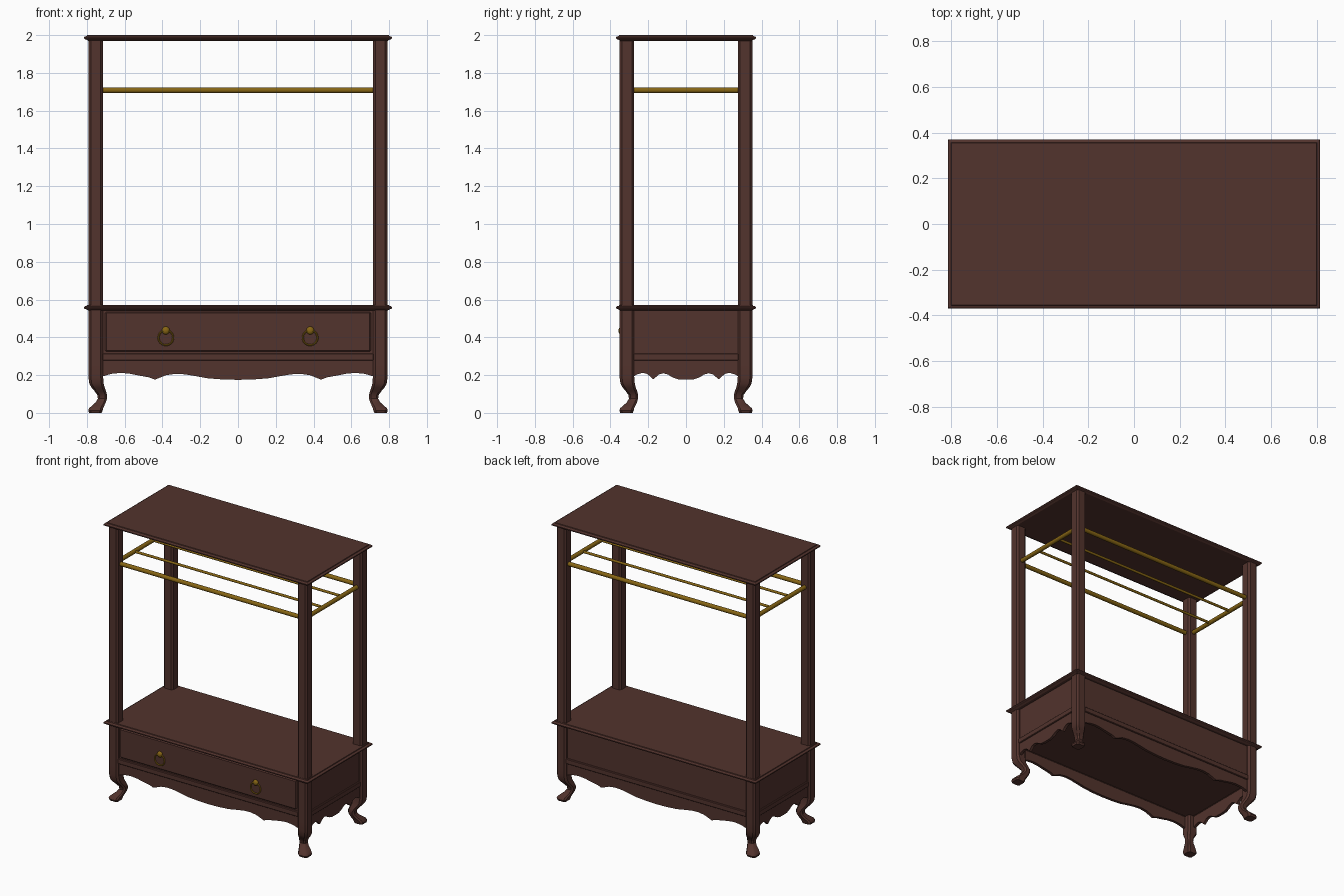
import bpy, bmesh, math
from mathutils import Vector, Matrix

if "Cube" in bpy.data.objects:
    bpy.data.objects.remove(bpy.data.objects["Cube"])


def material(name, rgb):
    m = bpy.data.materials.new(name)
    m.diffuse_color = (*rgb, 1)
    m.use_nodes = True
    m.node_tree.nodes["Principled BSDF"].inputs["Base Color"].default_value = m.diffuse_color
    return m


WOOD = material("dark_wood", (0.085, 0.033, 0.026))
BRASS = material("brass", (0.24, 0.13, 0.007))


def finish(bm, name, mat, smooth=None):
    bmesh.ops.recalc_face_normals(bm, faces=bm.faces)
    me = bpy.data.meshes.new(name)
    bm.to_mesh(me)
    bm.free()
    me.materials.append(mat)
    ob = bpy.data.objects.new(name, me)
    bpy.context.collection.objects.link(ob)
    if smooth:
        bpy.ops.object.select_all(action='DESELECT')
        ob.select_set(True)
        bpy.context.view_layer.objects.active = ob
        bpy.ops.object.shade_smooth_by_angle(angle=math.radians(smooth))
    return ob


def loft(name, rings, mat, smooth=None):
    """Skin a stack of equal-length rings and cap both ends."""
    bm = bmesh.new()
    vr = [[bm.verts.new(p) for p in r] for r in rings]
    n = len(vr[0])
    for a, b in zip(vr, vr[1:]):
        for i in range(n):
            j = (i + 1) % n
            bm.faces.new((a[i], a[j], b[j], b[i]))
    bm.faces.new(vr[0][::-1])
    bm.faces.new(vr[-1])
    return finish(bm, name, mat, smooth)


def box(name, x0, x1, y0, y1, z0, z1, bevel=0):
    bm = bmesh.new()
    bmesh.ops.create_cube(bm, size=1)
    for v in bm.verts:
        v.co = ((x0 + x1) / 2 + v.co.x * (x1 - x0),
                (y0 + y1) / 2 + v.co.y * (y1 - y0),
                (z0 + z1) / 2 + v.co.z * (z1 - z0))
    if bevel:
        bmesh.ops.bevel(bm, geom=bm.edges[:], offset=bevel, segments=1, affect='EDGES')
    return finish(bm, name, WOOD)


def rod(name, a, b, r):
    a, b = Vector(a), Vector(b)
    d = b - a
    bm = bmesh.new()
    bmesh.ops.create_cone(bm, cap_ends=True, segments=16, radius1=r, radius2=r, depth=d.length,
                          matrix=Matrix.Translation((a + b) / 2)
                          @ d.to_track_quat('Z', 'Y').to_matrix().to_4x4())
    return finish(bm, name, BRASS, 40)


# moulded slabs: (height, inset from the widest outline)
EDGE = [(0, .022), (.006, .012), (.009, .003), (.013, 0), (.018, 0), (.022, .004), (.025, .014), (.03, .016)]
for name, z in (("top_board", 1.97), ("shelf_board", 0.542)):
    loft(name, [[(sx * (.815 - i), sy * (.37 - i), z + h)
                 for sx, sy in ((-1, -1), (1, -1), (1, 1), (-1, 1))] for h, i in EDGE], WOOD)

# posts running down into curved legs: (height, outward shift, half width, chamfer)
LEG = [(0, .002, .033, .012), (.012, .002, .038, .013), (.025, -.002, .037, .013),
       (.04, -.014, .032, .012), (.055, -.026, .027, .011), (.075, -.035, .024, .010),
       (.095, -.034, .026, .011), (.115, -.024, .030, .012), (.135, -.012, .035, .013),
       (.155, -.004, .038, .013), (.19, 0, .039, .013), (.25, 0, .039, .013), (1.975, 0, .039, .013)]
for sx, xn in ((-1, "left"), (1, "right")):
    for sy, yn in ((-1, "front"), (1, "back")):
        rings = []
        for z, s, h, c in LEG:
            k = h - c
            cx, cy = sx * (.753 + s), sy * (.313 + s)
            rings.append([(cx + u, cy + v, z) for u, v in
                          ((h, -k), (h, k), (k, h), (-k, h), (-h, k), (-h, -k), (-k, -h), (k, -h))])
        loft(f"{yn}_{xn}_post", rings, WOOD, 30)

# scalloped aprons, as half outlines from the middle outwards
FRONT = [(0, .175), (.08, .177), (.16, .183), (.22, .194), (.28, .204), (.33, .207), (.38, .200),
         (.42, .184), (.44, .176), (.47, .188), (.52, .197), (.57, .207), (.62, .212), (.67, .207), (.72, .192)]
SIDE = [(0, .176), (.04, .177), (.07, .187), (.095, .203), (.12, .210), (.145, .203), (.163, .186),
        (.175, .177), (.19, .194), (.21, .208), (.23, .212), (.255, .205), (.28, .192)]


def apron(name, half, place):
    low = [(-u, z) for u, z in half[:0:-1]] + half
    bm = bmesh.new()
    cols = [[bm.verts.new(place(u, d, zz)) for d, zz in ((0, z), (.02, z), (.02, .29), (0, .29))]
            for u, z in low]
    for a, b in zip(cols, cols[1:]):
        for i in range(4):
            j = (i + 1) % 4
            bm.faces.new((a[i], a[j], b[j], b[i]))
    bm.faces.new(cols[0])
    bm.faces.new(cols[-1])
    finish(bm, name, WOOD)


for s, n in ((-1, "front"), (1, "back")):
    apron(f"{n}_apron", FRONT, lambda u, d, z: (u, s * (.335 - d), z))
    ys = sorted((s * .31, s * .343))
    box(f"{n}_rail", -.72, .72, *ys, .277, .315, .004)
for s, n in ((-1, "left"), (1, "right")):
    apron(f"{n}_apron", SIDE, lambda u, d, z: (s * (.775 - d), u, z))
    xs = sorted((s * .75, s * .783))
    box(f"{n}_rail", *xs, -.28, .28, .277, .315, .004)

# drawer case and drawer front
box("drawer_case", -.772, .772, -.332, .332, .28, .545)
box("drawer_front", -.703, .703, -.341, -.32, .325, .534, .006)

# hanging rails
for s, n in ((-1, "front"), (1, "back")):
    rod(f"{n}_hanging_rail", (-.74, s * .313, 1.708), (.74, s * .313, 1.708), .015)
    rod(f"{n}_inner_rod", (-.753, s * .105, 1.708), (.753, s * .105, 1.708), .009)
for s, n in ((-1, "left"), (1, "right")):
    rod(f"{n}_hanging_rail", (s * .753, -.3, 1.708), (s * .753, .3, 1.708), .015)

# drawer pulls: knob and hanging ring
for s, n in ((-1, "left"), (1, "right")):
    bm = bmesh.new()
    bmesh.ops.create_uvsphere(bm, u_segments=16, v_segments=10, radius=.021,
                              matrix=Matrix.Translation((s * .382, -.343, .436)) @ Matrix.Diagonal((1, .7, 1, 1)))
    finish(bm, f"{n}_knob", BRASS, 40)
    bpy.ops.mesh.primitive_torus_add(major_radius=.039, minor_radius=.005, major_segments=32, minor_segments=8,
                                     location=(s * .382, -.347, .398), rotation=(math.pi / 2, 0, 0))
    ring = bpy.context.object
    ring.name = f"{n}_pull_ring"
    ring.data.materials.append(BRASS)
    bpy.ops.object.shade_smooth_by_angle(angle=math.radians(40))
